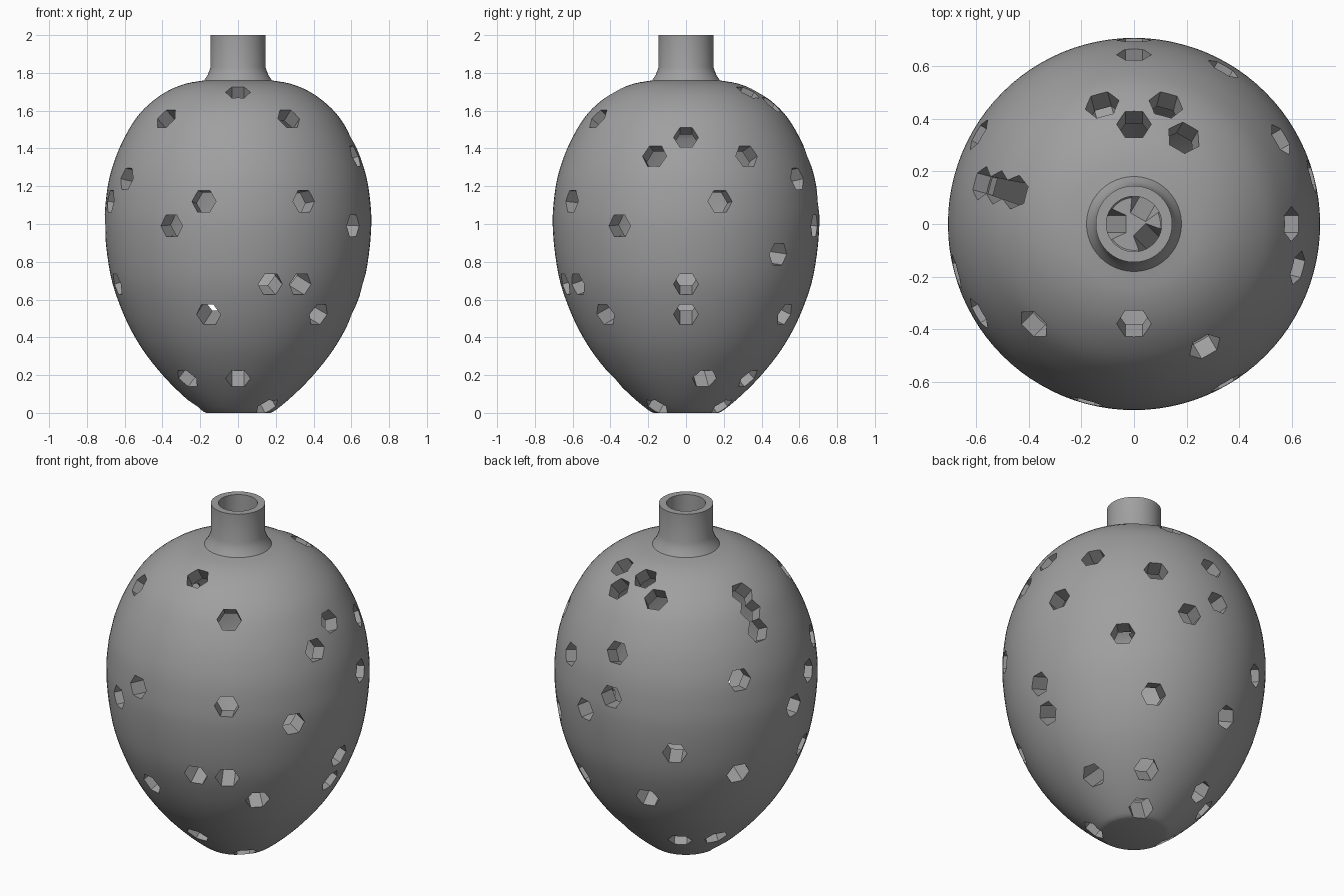
import bpy, bmesh, math
from mathutils import Vector, Matrix

if "Cube" in bpy.data.objects:
    bpy.data.objects.remove(bpy.data.objects["Cube"])

SEGMENTS = 96
HOLE_RADIUS = 0.066

# profiles as (radius, height)
BODY = [(.17, 0), (.2, .015), (.29, .09), (.39, .19), (.48, .3), (.545, .4),
        (.605, .52), (.663, .68), (.693, .84), (.706, 1.0), (.70, 1.12),
        (.682, 1.24), (.645, 1.36), (.60, 1.46), (.54, 1.56), (.47, 1.635),
        (.38, 1.70), (.28, 1.742), (.18, 1.76)]
NECK = [(.16, 1.79), (.145, 1.83), (.145, 2.0), (.105, 2.0), (.105, 1.74)]
CAVITY = [(.22, 1.68), (.33, 1.63), (.48, 1.50), (.53, 1.41), (.59, 1.21),
          (.60, 1.0), (.57, .86), (.51, .72), (.44, .6), (.31, .41), (.1, .18)]

# hexagonal holes: height of the row -> angles around the vase
HOLES = {
    1.70: (-90, 60, 90),
    1.635: (75, 105, 165),
    1.56: (-60, -135, 165),
    1.46: (0, 165),
    1.36: (-15, 30, 90),
    1.24: (-150, 60, 150),
    1.12: (-60, -105, -165, 15, 90),
    0.99: (-120, -30, 75, 180),
    0.84: (45, 120),
    0.68: (-75, -60, 0, -165, 150),
    0.52: (-105, -45, 0, 60, 105),
    0.18: (-135, -90, 15, 60, 120, 150),
    0.03: (-45, 60, 180),
}


def smooth_curve(points, steps=3):
    """Catmull-Rom curve through the points."""
    p = [Vector(q) for q in points]
    p = [2 * p[0] - p[1]] + p + [2 * p[-1] - p[-2]]
    out = []
    for a, b, c, d in zip(p, p[1:], p[2:], p[3:]):
        for i in range(steps):
            t = i / steps
            out.append(0.5 * (2 * b + (c - a) * t + (2 * a - 5 * b + 4 * c - d) * t * t
                              + (3 * b - a - 3 * c + d) * t ** 3))
    return out + [p[-2]]


def new_object(name, bm):
    bmesh.ops.recalc_face_normals(bm, faces=bm.faces)
    mesh = bpy.data.meshes.new(name)
    bm.to_mesh(mesh)
    bm.free()
    obj = bpy.data.objects.new(name, mesh)
    bpy.context.collection.objects.link(obj)
    return obj


def lathe(name, profile):
    """Closed solid of revolution, capped at both ends of the profile."""
    bm = bmesh.new()
    rings = []
    for r, z in profile:
        rings.append([bm.verts.new((r * math.cos(a), r * math.sin(a), z))
                      for a in (2 * math.pi * i / SEGMENTS for i in range(SEGMENTS))])
    for low, high in zip(rings, rings[1:]):
        for i in range(SEGMENTS):
            j = (i + 1) % SEGMENTS
            bm.faces.new((low[i], low[j], high[j], high[i]))
    bm.faces.new(rings[0])
    bm.faces.new(rings[-1])
    return new_object(name, bm)


def surface_at(curve, z):
    """Radius and outward normal (radial, vertical) of the body at a height."""
    for a, b in zip(curve, curve[1:]):
        if a.y <= z <= b.y and b.y > a.y:
            d = (b - a).normalized()
            return a.lerp(b, (z - a.y) / (b.y - a.y)).x, (d.y, -d.x)


# vase shell with neck and hollow inside
body_curve = smooth_curve(BODY)
cavity_curve = smooth_curve(CAVITY)
vase = lathe("vase", body_curve + [Vector(q) for q in NECK] + cavity_curve)

# hexagonal prisms pointing along the surface normal
bm = bmesh.new()
for z, angles in HOLES.items():
    radius, (nr, nz) = surface_at(body_curve, z)
    depth = 0.2 if z > 0.9 else 0.3
    for deg in angles:
        c, s = math.cos(math.radians(deg)), math.sin(math.radians(deg))
        normal = Vector((nr * c, nr * s, nz))
        side = Vector((-s, c, 0))
        up = normal.cross(side)
        place = Matrix((side, up, normal)).transposed().to_4x4()
        place.translation = Vector((radius * c, radius * s, z)) + normal * (0.06 - depth) / 2
        # the first corner of the prism is turned onto the sideways axis
        bmesh.ops.create_cone(bm, cap_ends=True, segments=6, radius1=HOLE_RADIUS,
                              radius2=HOLE_RADIUS, depth=depth + 0.06,
                              matrix=place @ Matrix.Rotation(math.radians(90), 4, 'Z'))
cutter = new_object("hole_cutter", bm)
cutter.hide_render = True

# cut the holes through the shell
cut = vase.modifiers.new("holes", 'BOOLEAN')
cut.operation = 'DIFFERENCE'
cut.solver = 'EXACT'
cut.use_self = True
cut.object = cutter
bpy.context.view_layer.update()
bpy.context.view_layer.objects.active = vase
vase.select_set(True)
bpy.ops.object.modifier_apply(modifier=cut.name)
bpy.data.objects.remove(cutter)

# one grey clay colour
clay = bpy.data.materials.new("grey_clay")
clay.diffuse_color = (0.35, 0.35, 0.35, 1)
clay.use_nodes = True
clay.node_tree.nodes["Principled BSDF"].inputs["Base Color"].default_value = clay.diffuse_color
vase.data.materials.clear()
vase.data.materials.append(clay)
for face in vase.data.polygons:
    face.material_index = 0
bpy.ops.object.shade_smooth_by_angle(angle=math.radians(28))
